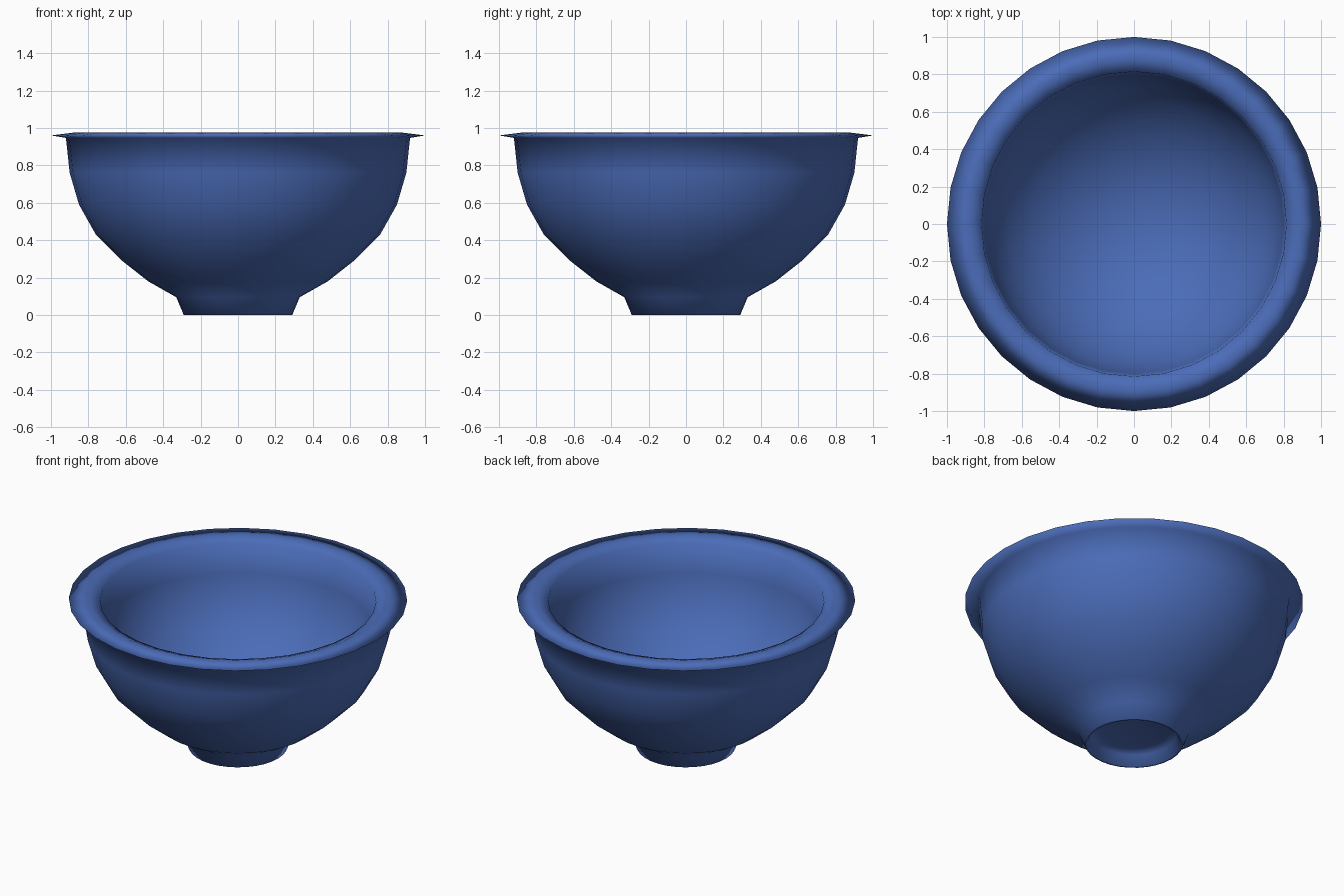
import bpy, bmesh, math

if "Cube" in bpy.data.objects:
    bpy.data.objects.remove(bpy.data.objects["Cube"])

SIDES = 32

# Cross-section (radius, height): recess under foot, outer wall, lip, inner wall
PROFILE = [
    (0.0, 0.08), (0.20, 0.08), (0.25, 0.065), (0.275, 0.0),
    (0.29, 0.0), (0.33, 0.095), (0.48, 0.18), (0.62, 0.29), (0.76, 0.43),
    (0.85, 0.59), (0.90, 0.76), (0.92, 0.947),
    (1.0, 0.96), (0.88, 0.975), (0.815, 0.95),
    (0.80, 0.76), (0.755, 0.61), (0.675, 0.47), (0.55, 0.34),
    (0.42, 0.25), (0.27, 0.18), (0.13, 0.15), (0.0, 0.14),
]


def lathe(name, profile, sides):
    bm = bmesh.new()
    rings = []
    for r, z in profile:
        count = sides if r > 0 else 1
        rings.append([bm.verts.new((r * math.cos(2 * math.pi * i / sides),
                                    r * math.sin(2 * math.pi * i / sides), z))
                      for i in range(count)])
    for a, b in zip(rings, rings[1:]):
        for i in range(sides):
            j = (i + 1) % sides
            if len(a) == 1:
                bm.faces.new((a[0], b[j], b[i]))
            elif len(b) == 1:
                bm.faces.new((a[i], a[j], b[0]))
            else:
                bm.faces.new((a[i], a[j], b[j], b[i]))
    bmesh.ops.recalc_face_normals(bm, faces=bm.faces)
    for f in bm.faces:
        f.smooth = True
    mesh = bpy.data.meshes.new(name)
    bm.to_mesh(mesh)
    bm.free()
    obj = bpy.data.objects.new(name, mesh)
    bpy.context.collection.objects.link(obj)
    return obj


# Bowl with foot ring and flared lip, smooth all over
bowl = lathe("bowl", PROFILE, SIDES)

# Blue glaze
glaze = bpy.data.materials.new("blue_glaze")
glaze.diffuse_color = (0.07, 0.15, 0.48, 1)
glaze.use_nodes = True
glaze.node_tree.nodes["Principled BSDF"].inputs["Base Color"].default_value = glaze.diffuse_color
bowl.data.materials.append(glaze)
